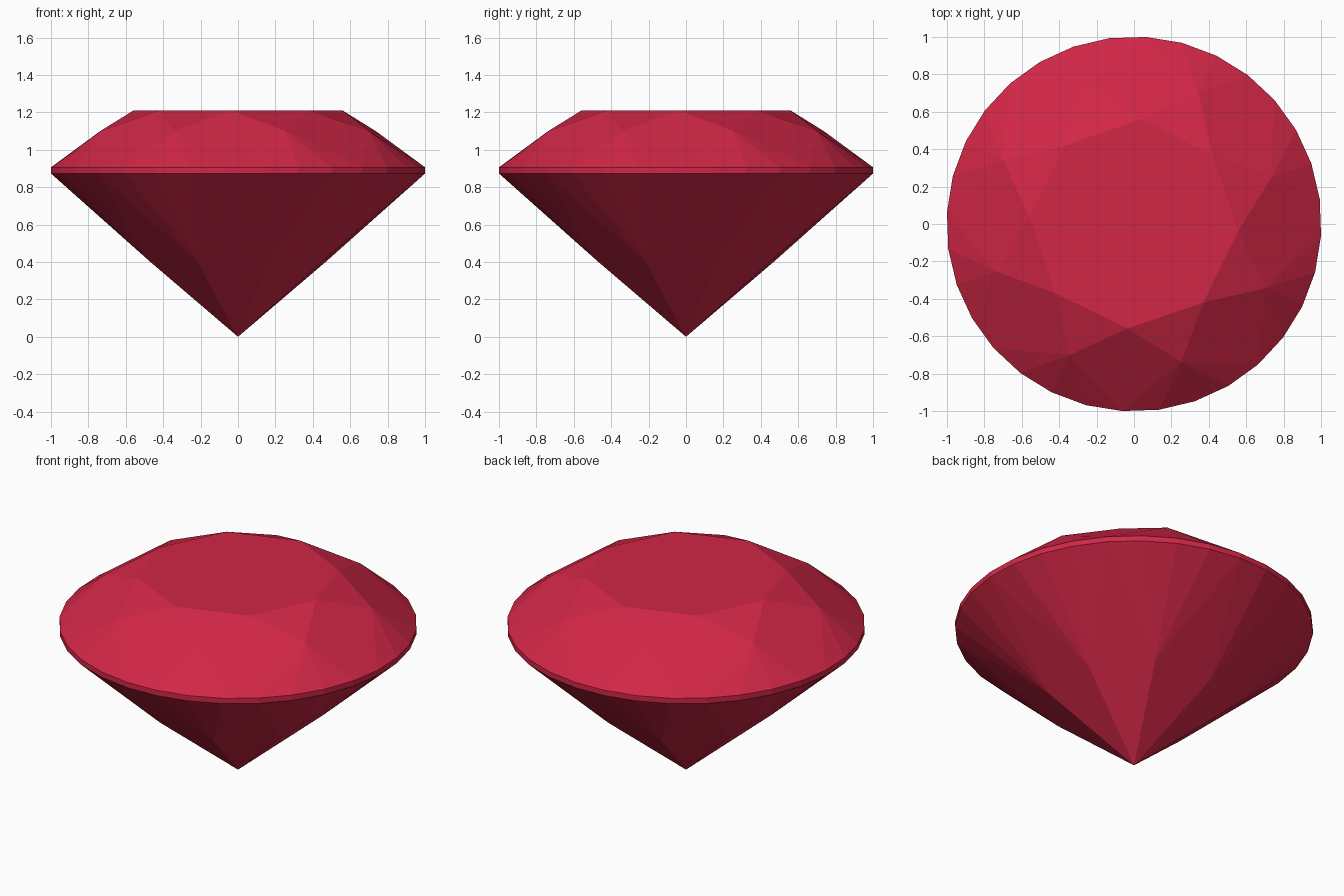
import bpy
import bmesh
import math

if "Cube" in bpy.data.objects:
    bpy.data.objects.remove(bpy.data.objects["Cube"])

OFFSET = math.radians(-3.6)   # slight twist of the whole cut
GIRDLE_R = 1.002
GIRDLE_TOP, GIRDLE_BOTTOM = 0.906, 0.873
SEGMENTS = 32

red = bpy.data.materials.new("ruby_red")
red.diffuse_color = (0.64, 0.02, 0.062, 1)
red.use_nodes = True
red.node_tree.nodes["Principled BSDF"].inputs["Base Color"].default_value = red.diffuse_color

bm = bmesh.new()


def ring(count, radius, z, turn=0.0):
    """Evenly spaced vertices on a circle."""
    angles = [OFFSET + turn + math.tau * i / count for i in range(count)]
    return [bm.verts.new((radius * math.cos(a), radius * math.sin(a), z)) for a in angles]


half_step = math.pi / 8
table = ring(8, 0.56, 1.21)
stars = ring(8, 0.78, 1.099, half_step)
upper = ring(SEGMENTS, GIRDLE_R, GIRDLE_TOP)
lower = ring(SEGMENTS, GIRDLE_R, GIRDLE_BOTTOM)
halves = ring(8, 0.495, 0.40, half_step)
culet = bm.verts.new((0, 0, 0))

# Flat table on top
bm.faces.new(table)

for i in range(8):
    g = 4 * i
    # Crown: star facet and kite facet
    bm.faces.new((table[i], stars[i], table[(i + 1) % 8]))
    bm.faces.new((table[i], stars[i - 1], upper[g], stars[i]))
    # Pavilion: long kite facet down to the point
    bm.faces.new((culet, halves[i], lower[g], halves[i - 1]))
    # Narrow facets fanning out to the girdle, above and below
    for k in range(g, g + 4):
        n = (k + 1) % SEGMENTS
        bm.faces.new((stars[i], upper[k], upper[n]))
        bm.faces.new((halves[i], lower[n], lower[k]))

# Girdle band
for k in range(SEGMENTS):
    n = (k + 1) % SEGMENTS
    bm.faces.new((lower[k], lower[n], upper[n], upper[k]))

bmesh.ops.recalc_face_normals(bm, faces=bm.faces)

mesh = bpy.data.meshes.new("cut_gem")
bm.to_mesh(mesh)
bm.free()
mesh.materials.append(red)
gem = bpy.data.objects.new("cut_gem", mesh)
bpy.context.collection.objects.link(gem)
